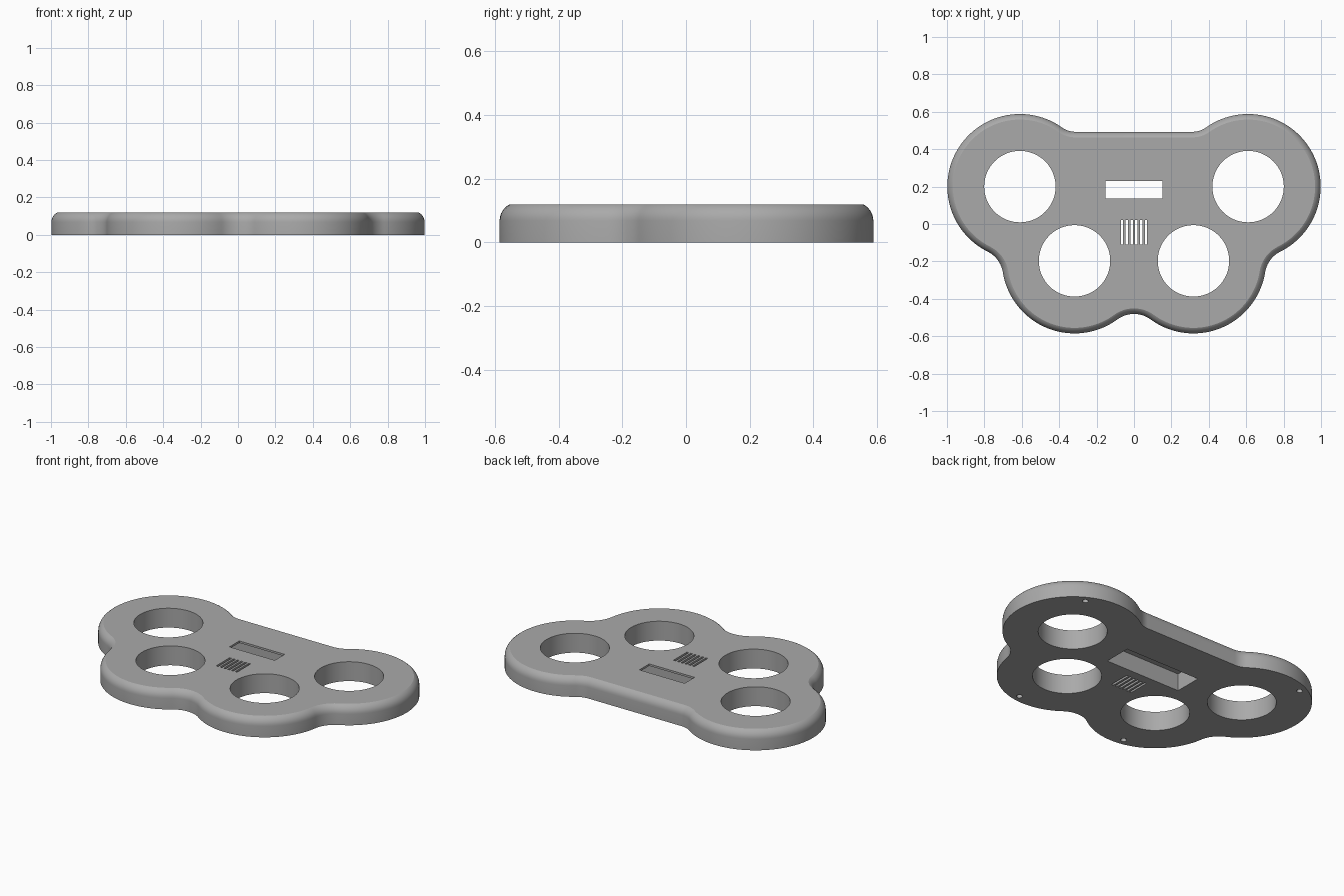
import bpy, bmesh, math
from mathutils import Vector

if "Cube" in bpy.data.objects:
    bpy.data.objects.remove(bpy.data.objects["Cube"])

H = 0.118                       # plate thickness
UP, LOW = Vector((0.61, 0.2)), Vector((0.318, -0.197))   # lobe centres
R, FILLET, TOP_Y = 0.388, 0.15, 0.493

grey = bpy.data.materials.new("grey plastic")
grey.diffuse_color = (0.4, 0.4, 0.4, 1)
grey.use_nodes = True
grey.node_tree.nodes["Principled BSDF"].inputs["Base Color"].default_value = grey.diffuse_color


def fillet_centre(a, b, r):
    """Centre of the arc blending two equal lobes, on the right of a->b."""
    d = b - a
    h = math.sqrt((R + r) ** 2 - (d.length / 2) ** 2)
    return (a + b) / 2 + Vector((d.y, -d.x)).normalized() * h


def angle(frm, to):
    return math.atan2(to.y - frm.y, to.x - frm.x)


# Blend centres: bottom notch, side notch and straight back edge
notch = fillet_centre(Vector((-LOW.x, LOW.y)), LOW, FILLET)
side = fillet_centre(LOW, UP, FILLET)
r_back = 0.12
back = Vector((UP.x - math.sqrt((R + r_back) ** 2 - (TOP_Y + r_back - UP.y) ** 2),
               TOP_Y + r_back))

# Right half outline as arcs: centre, radius, bulge sign, start, end, steps
tau = 2 * math.pi
arcs = [
    (notch, FILLET, -1, math.pi / 2, angle(notch, LOW), 8),
    (LOW, R, 1, angle(LOW, notch), angle(LOW, side), 36),
    (side, FILLET, -1, angle(side, LOW) % tau, angle(side, UP) % tau, 12),
    (UP, R, 1, angle(UP, side), angle(UP, back), 64),
    (back, r_back, -1, angle(back, UP) % tau, 1.5 * math.pi, 10),
]


def outline(inset):
    pts = []
    for c, r, sign, a0, a1, n in arcs:
        rr = r - sign * inset
        for i in range(n + 1):
            if i == 0 and pts:
                continue
            a = a0 + (a1 - a0) * i / n
            pts.append((c.x + rr * math.cos(a), c.y + rr * math.sin(a)))
    return pts + [(-x, y) for x, y in reversed(pts[1:])]


def finish(bm, name):
    bmesh.ops.recalc_face_normals(bm, faces=bm.faces)
    me = bpy.data.meshes.new(name)
    bm.to_mesh(me)
    bm.free()
    me.materials.append(grey)
    ob = bpy.data.objects.new(name, me)
    bpy.context.collection.objects.link(ob)
    return ob


# Body: stacked outlines with a rounded upper rim
ARC = 0.057
levels = [(0, 0)]
for i in range(8):
    z = 0.05 * math.sin(i / 7 * math.pi / 2)
    levels.append((ARC - math.sqrt(ARC ** 2 - z ** 2), H - 0.05 + z))
bm = bmesh.new()
rings = [[bm.verts.new((x, y, z)) for x, y in outline(d)] for d, z in levels]
n = len(rings[0])
for lo, hi in zip(rings, rings[1:]):
    for i in range(n):
        j = (i + 1) % n
        bm.faces.new((lo[i], lo[j], hi[j], hi[i]))
bm.faces.new(rings[0])
bm.faces.new(rings[-1])
body = finish(bm, "controller_plate")


def box(bm, x0, x1, y0, y1, z0, z1):
    v = bmesh.ops.create_cube(bm, size=1)["verts"]
    bmesh.ops.scale(bm, vec=(x1 - x0, y1 - y0, z1 - z0), verts=v)
    bmesh.ops.translate(bm, vec=((x0 + x1) / 2, (y0 + y1) / 2, (z0 + z1) / 2), verts=v)


def cylinder(bm, x, y, r, z0, z1, seg):
    v = bmesh.ops.create_cone(bm, cap_ends=True, segments=seg, radius1=r,
                              radius2=r, depth=z1 - z0)["verts"]
    bmesh.ops.translate(bm, vec=(x, y, (z0 + z1) / 2), verts=v)


# Cutters: round button holes, screw holes and speaker slots
holes = bmesh.new()
for s in (-1, 1):
    for c in (UP, LOW):
        cylinder(holes, s * c.x, c.y, 0.191, -0.1, 0.3, 64)
    for x, y in ((0.773, 0.503), (0.376, -0.537)):
        cylinder(holes, s * x, y, 0.017, -0.1, 0.06, 20)
for i in range(6):
    x = (i - 2.5) * 0.0257
    box(holes, x - 0.0065, x + 0.0065, -0.11, 0.021, -0.1, 0.3)

# Display window and the deeper pocket behind it
window = bmesh.new()
box(window, -0.153, 0.153, 0.136, 0.231, 0.05, 0.3)
pocket = bmesh.new()
box(pocket, -0.255, 0.255, 0.075, 0.245, -0.1, 0.106)

bpy.context.view_layer.objects.active = body
body.select_set(True)
for bm, name in ((holes, "hole_cutter"), (pocket, "pocket_cutter"),
                 (window, "window_cutter")):
    cutter = finish(bm, name)
    mod = body.modifiers.new(name, "BOOLEAN")
    mod.operation, mod.solver, mod.object = "DIFFERENCE", "EXACT", cutter
    bpy.ops.object.modifier_apply(modifier=name)
    bpy.data.objects.remove(cutter)

bpy.ops.object.shade_smooth_by_angle(angle=math.radians(20))
